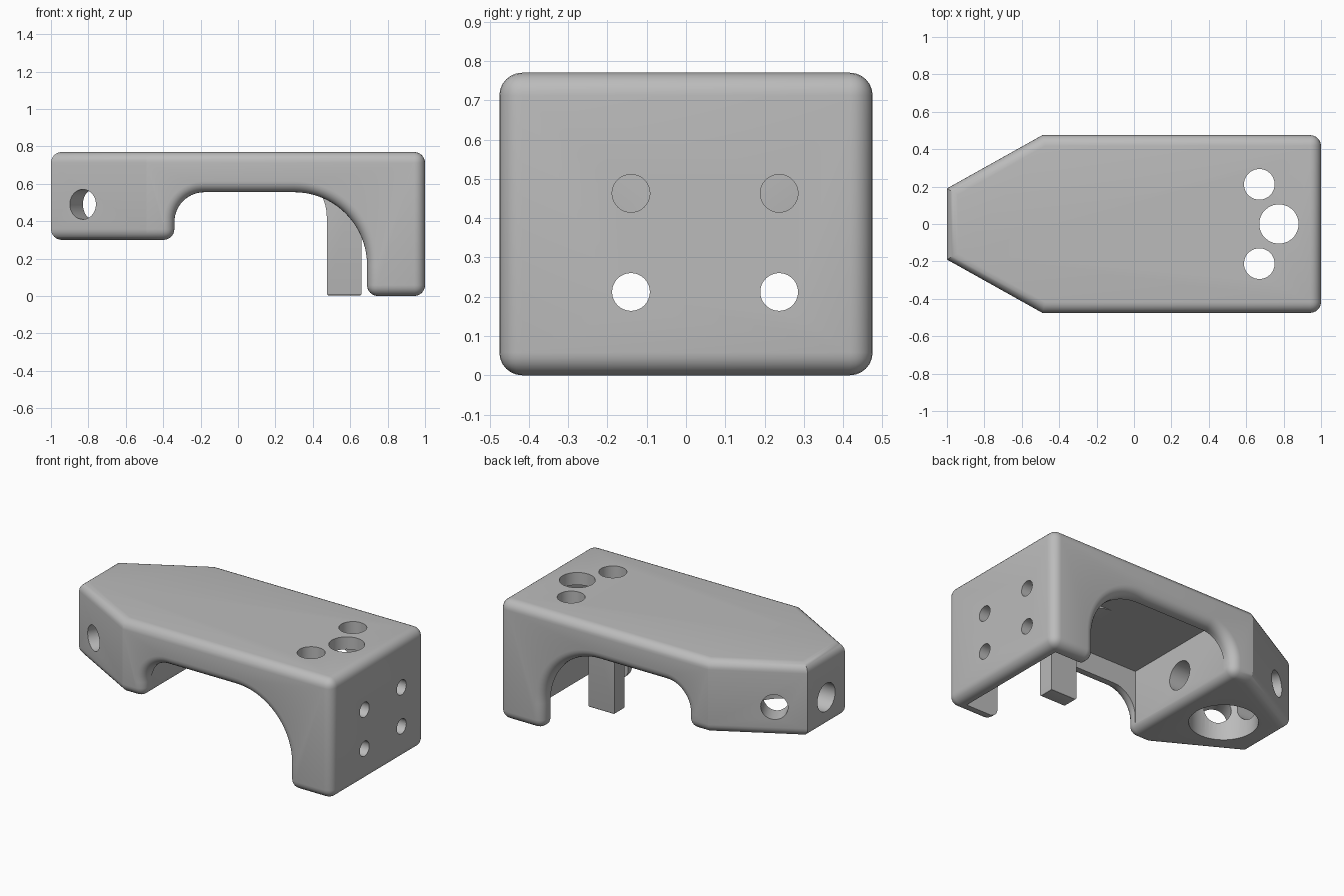
import bpy, bmesh, math
from mathutils import Vector

if "Cube" in bpy.data.objects:
    bpy.data.objects.remove(bpy.data.objects["Cube"])

grey = bpy.data.materials.new("plain_grey")
grey.use_nodes = True
grey.diffuse_color = (0.5, 0.5, 0.5, 1)
grey.node_tree.nodes["Principled BSDF"].inputs["Base Color"].default_value = (0.5, 0.5, 0.5, 1)

TOP, HALF, WALL = 0.77, 0.475, 0.08
NOSE, SHOULDER, NOSE_HALF = -1.0, -0.49, 0.19
CEILING = TOP - WALL


def arc(cx, cz, r, start, end, steps):
    """Points along a circular arc, angles in degrees."""
    angles = [math.radians(start + (end - start) * i / steps) for i in range(steps + 1)]
    return [(cx + r * math.cos(a), cz + r * math.sin(a)) for a in angles]


def make_object(name, bm):
    bmesh.ops.recalc_face_normals(bm, faces=bm.faces)
    mesh = bpy.data.meshes.new(name)
    bm.to_mesh(mesh)
    bm.free()
    mesh.materials.append(grey)
    obj = bpy.data.objects.new(name, mesh)
    bpy.context.collection.objects.link(obj)
    return obj


def prism(profile, half_width):
    """Extrude an x-z profile across y; half_width gives the half depth at each x."""
    bm = bmesh.new()
    sides = [[bm.verts.new((x, s * half_width(x), z)) for x, z in profile] for s in (-1, 1)]
    n = len(profile)
    for i in range(n):
        j = (i + 1) % n
        bm.faces.new((sides[0][i], sides[0][j], sides[1][j], sides[1][i]))
    return bm, sides


def cylinder(name, centre, axis, radius, length):
    bm = bmesh.new()
    turn = Vector((0, 0, 1)).rotation_difference(Vector(axis)).to_matrix().to_4x4()
    turn.translation = Vector(centre)
    bmesh.ops.create_cone(bm, cap_ends=True, segments=48, radius1=radius,
                          radius2=radius, depth=length, matrix=turn)
    return make_object(name, bm)


def smooth(obj):
    bpy.ops.object.select_all(action="DESELECT")
    obj.select_set(True)
    bpy.context.view_layer.objects.active = obj
    bpy.ops.object.shade_smooth_by_angle(angle=math.radians(25))


# Body: side profile with the arch, narrowing to the nose
def body_half(x):
    if x >= SHOULDER:
        return HALF
    return NOSE_HALF + (HALF - NOSE_HALF) * (x - NOSE) / (SHOULDER - NOSE)


nose_part = [(SHOULDER, TOP), (NOSE, TOP), (NOSE, 0.3), (SHOULDER, 0.3)]
arch = ([(-0.34, 0.3)] + arc(-0.18, 0.395, 0.16, 180, 90, 14)
        + arc(0.3, 0.165, 0.39, 90, 0, 20) + [(0.69, 0)])
bm, sides = prism(nose_part + arch + [(1, 0), (1, TOP)], body_half)
for side in sides:
    bm.faces.new(side[:4])
    bm.faces.new(side[3:] + side[:1])
bmesh.ops.recalc_face_normals(bm, faces=bm.faces)
bmesh.ops.dissolve_limit(bm, angle_limit=math.radians(0.5), verts=bm.verts, edges=bm.edges)


# Round every hard edge except the upright corners of the nose
def is_rounded(edge):
    a, b = (v.co for v in edge.verts)
    upright = (a - b).xy.length < 0.001 and a.x < SHOULDER + 0.01
    return not upright and edge.calc_face_angle(0) > math.radians(40)


bmesh.ops.bevel(bm, geom=[e for e in bm.edges if is_rounded(e)], offset=0.058,
                offset_type="OFFSET", segments=6, profile=0.5, affect="EDGES",
                clamp_overlap=False)
body = make_object("bracket_body", bm)

# Hollow under the top plate
x0, x1, inner = -0.342, 1 - WALL, HALF - WALL
bm, sides = prism([(x0, -0.2), (x1, -0.2), (x1, CEILING), (x0, CEILING)], lambda x: inner)
for side in sides:
    bm.faces.new(side)
cutters = [make_object("hollow_cutter", bm)]

# Holes in the top plate
for x, y, r in ((0.67, 0.212, 0.082), (0.67, -0.212, 0.082), (0.775, 0, 0.105)):
    cutters.append(cylinder("top_hole_cutter", (x, y, TOP), (0, 0, 1), r, 0.3))

# Four screw holes in the end wall
for y in (-0.14, 0.237):
    for z in (0.212, 0.463):
        cutters.append(cylinder("screw_hole_cutter", (1, y, z), (1, 0, 0), 0.048, 0.3))

# Nose block: blind socket from below, cross holes and one lengthwise hole
HUB = -0.67
cutters.append(cylinder("socket_cutter", (HUB, 0, CEILING - 0.3), (0, 0, 1), 0.2, 0.6))
cutters.append(cylinder("long_hole_cutter", (HUB, 0, 0.49), (1, 0, 0), 0.09, 0.9))
slope = Vector((NOSE_HALF - HALF, SHOULDER - NOSE)).normalized()
for s in (-1, 1):
    axis = Vector((slope.x, s * slope.y, 0))
    centre = Vector((HUB, 0, 0.49)) + axis * 0.3
    cutters.append(cylinder("cross_hole_cutter", centre, axis, 0.08, 0.6))

for cutter in cutters:
    cutter.hide_render = True
    mod = body.modifiers.new(cutter.name, "BOOLEAN")
    mod.operation = "DIFFERENCE"
    mod.solver = "EXACT"
    mod.object = cutter

# Apply the cuts and drop the cutters
bpy.context.view_layer.update()
finished = bpy.data.meshes.new_from_object(
    body.evaluated_get(bpy.context.evaluated_depsgraph_get()))
body.modifiers.clear()
body.data = finished
for cutter in cutters:
    bpy.data.objects.remove(cutter)
smooth(body)

# Inner post hanging from the top plate, flared on one side
flare = arc(0.475 - 0.27, CEILING - 0.27, 0.27, 0, 90, 12)
bm, sides = prism([(0.66, 0.003), (0.475, 0.003)] + flare
                  + [(flare[-1][0], CEILING + 0.02), (0.66, CEILING + 0.02)], lambda x: 0.052)
for side in sides:
    bm.faces.new(side)
foot = [e for e in bm.edges if all(v.co.z < 0.01 for v in e.verts)]
bmesh.ops.bevel(bm, geom=foot, offset=0.01, segments=3, profile=0.5, affect="EDGES")
smooth(make_object("inner_post", bm))
